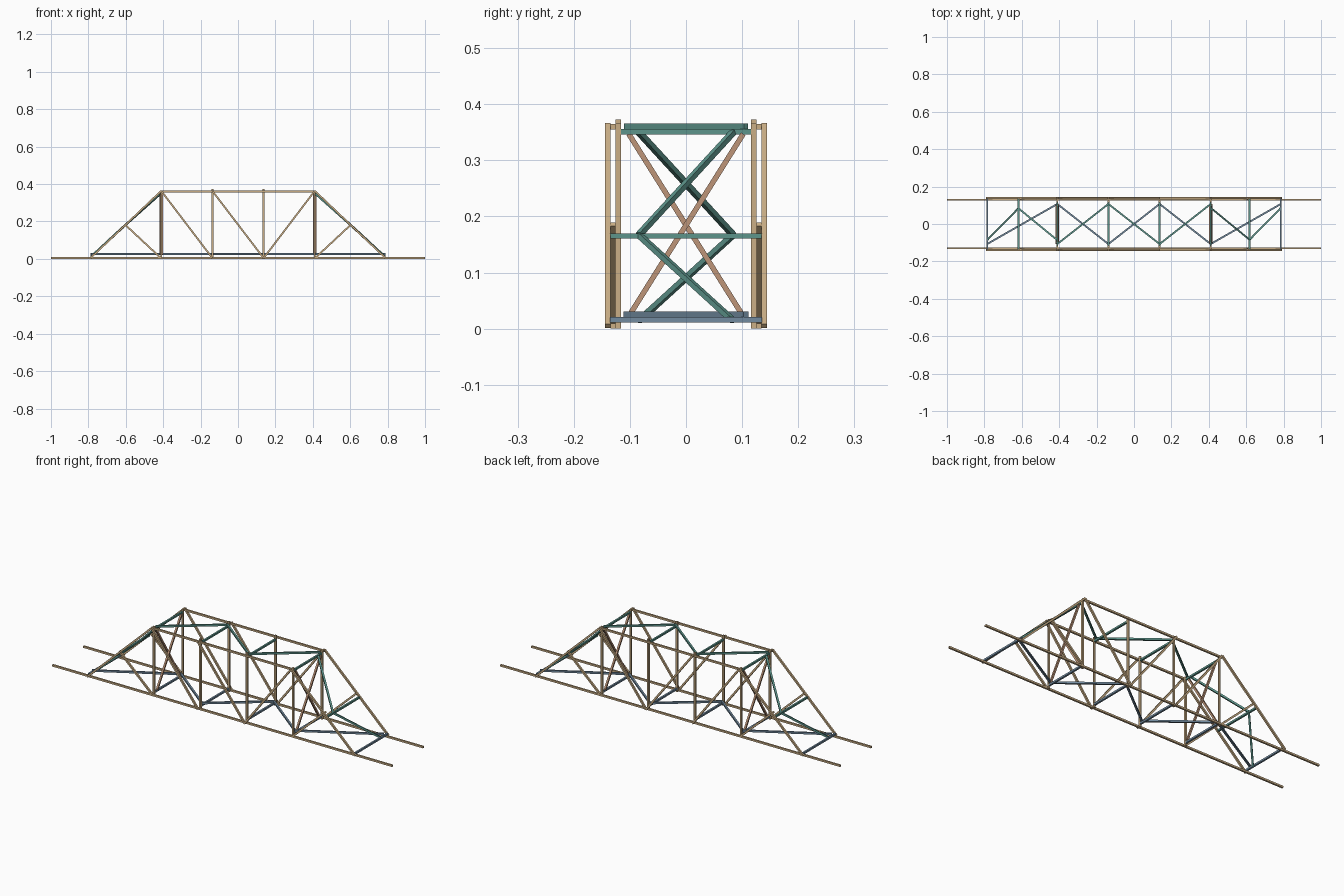
import bpy
from mathutils import Vector, Matrix

if "Cube" in bpy.data.objects:
    bpy.data.objects.remove(bpy.data.objects["Cube"])

W = 0.0095                      # stick thickness
INNER, MID, OUTER = 0.1205, 0.13, 0.1395   # layers of each truss
PANELS = [-0.41, -0.137, 0.137, 0.41]


def mat(name, col):
    m = bpy.data.materials.new(name)
    m.diffuse_color = (*col, 1)
    m.use_nodes = True
    m.node_tree.nodes["Principled BSDF"].inputs["Base Color"].default_value = m.diffuse_color
    return m


TAN = mat("pale_wood", (0.60, 0.43, 0.24))
BROWN = mat("portal_wood", (0.51, 0.30, 0.19))
TEAL = mat("teal_bracing", (0.11, 0.30, 0.26))
BLUE = mat("blue_bracing", (0.17, 0.26, 0.35))


def stick(name, a, b, material):
    """Square stick running from a to b."""
    a, b = Vector(a), Vector(b)
    z = (b - a).normalized()
    ref = Vector((0, 1, 0)) if abs(z.y) < 0.2 else Vector((0, 0, 1))
    x = ref.cross(z).normalized()
    y = z.cross(x)
    rot = Matrix((x, y, z)).transposed().to_4x4()
    bpy.ops.mesh.primitive_cube_add(size=1)
    o = bpy.context.object
    o.name = name
    o.data.transform(Matrix.Translation((a + b) / 2) @ rot
                     @ Matrix.Diagonal((W, W, (b - a).length, 1)))
    o.data.materials.append(material)


def cross(name, x, z, half, material):
    stick(name, (x, -half, z), (x, half, z), material)


def zigzag(name, points, half, side, material):
    """Sticks alternating between the two sides, through (x, z) points."""
    for (x0, z0), (x1, z1) in zip(points, points[1:]):
        stick(name, (x0, side * half, z0), (x1, -side * half, z1), material)
        side = -side


# Two identical side trusses
for s in (-1, 1):
    m, i, o = s * MID, s * INNER, s * OUTER
    stick("bottom_chord", (-1, m, W / 2), (1, m, W / 2), TAN)
    stick("top_chord", (-0.418, m, 0.36), (0.418, m, 0.36), TAN)
    for x in PANELS:
        top = 0.373 if abs(x) < 0.3 else 0.366
        stick("vertical", (x, i, 0), (x, i, top), TAN)
    for x0, x1 in ((-0.41, -0.137), (-0.137, 0.137), (0.41, 0.137)):
        stick("diagonal", (x0, o, 0.363), (x1, o, 0.004), TAN)
    for e in (-1, 1):
        stick("end_post", (e * 0.788, o, 0.005), (e * 0.411, o, 0.363), TAN)
        stick("sub_diagonal", (e * 0.607, m, 0.186), (e * 0.415, m, 0.007), TAN)

# Cross bars between the trusses
for x in PANELS:
    cross("top_cross_bar", x, 0.351, 0.1155, TEAL)
    cross("bottom_cross_bar", x, 0.016, 0.1155, BLUE)
for e in (-1, 1):
    cross("end_cross_bar", e * 0.785, 0.016, 0.135, BLUE)
    cross("portal_cross_bar", e * 0.618, 0.165, 0.135, TEAL)
    # Crossed sway bracing at each portal
    for k in (-1, 1):
        x = e * 0.41 + k * W / 2
        stick("sway_brace", (x, -k * 0.102, 0.022), (x, k * 0.102, 0.347), BROWN)

# Zigzag lateral bracing of the floor, the roof and the sloped ends
zigzag("floor_brace", [(x, 0.0255) for x in [-0.785, *PANELS, 0.785]],
       0.107, -1, BLUE)
zigzag("roof_brace", [(x, 0.3605) for x in PANELS], 0.107, -1, TEAL)
SLOPE = [(0.783, 0.014), (0.618, 0.167), (0.413, 0.35)]
zigzag("left_end_brace", [(-x, z) for x, z in SLOPE], 0.084, -1, TEAL)
zigzag("right_end_brace", SLOPE, 0.084, 1, TEAL)
